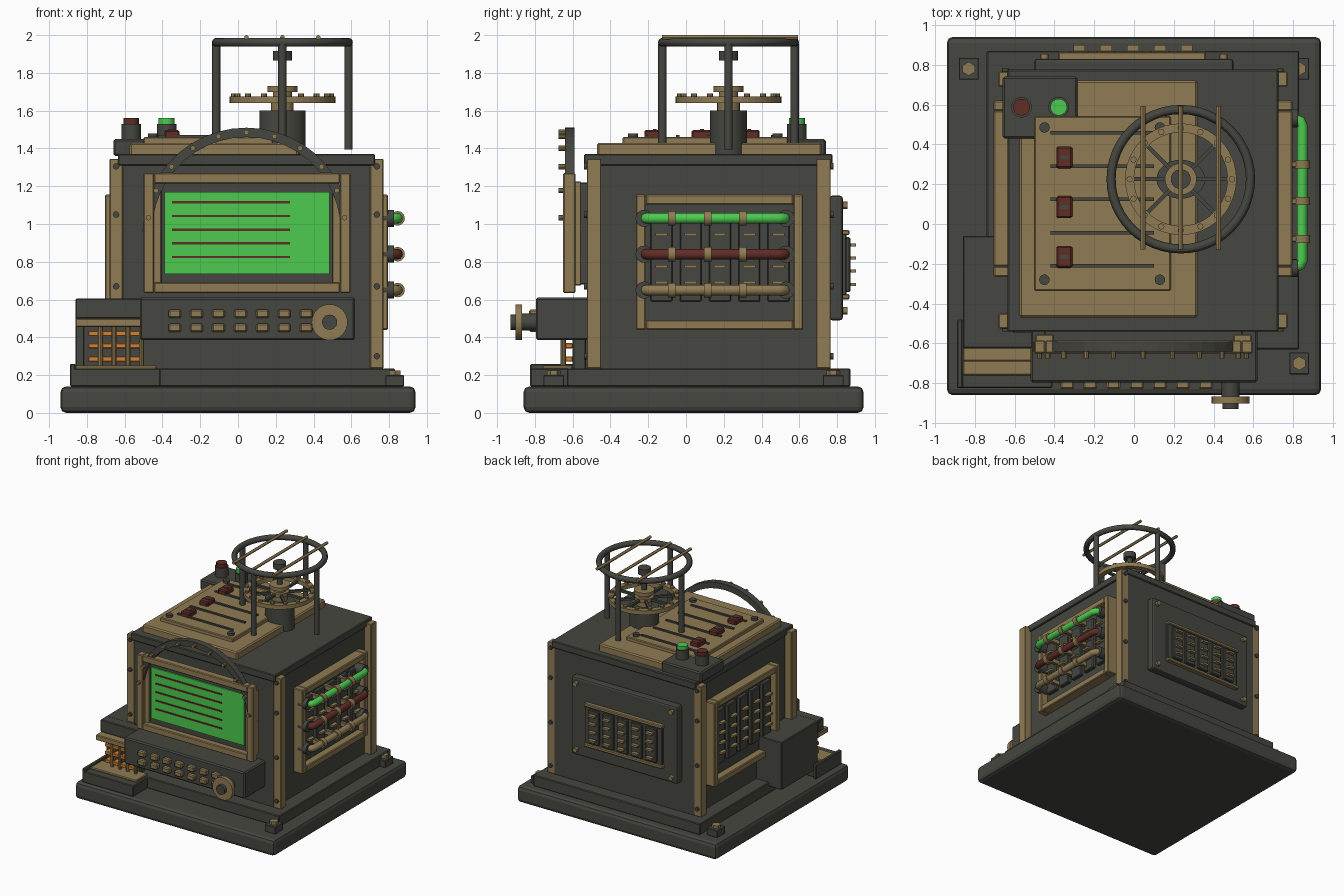
import bpy, bmesh, math
from mathutils import Vector

if "Cube" in bpy.data.objects:
    bpy.data.objects.remove(bpy.data.objects["Cube"])


def material(name, r, g, b):
    m = bpy.data.materials.new(name)
    m.use_nodes = True
    m.diffuse_color = (r, g, b, 1)
    m.node_tree.nodes["Principled BSDF"].inputs["Base Color"].default_value = (r, g, b, 1)
    return m


iron = material("dark iron", .062, .063, .052)
brass = material("aged brass", .28, .2, .09)
green = material("glowing green", .075, .6, .08)
red = material("oxide red", .12, .026, .02)
orange = material("copper orange", .66, .22, .03)

MID_X = .045                      # middle of the cabinet
DIAL = Vector((.235, .225, 0))    # middle of the dial and wheel
AXES = {"x": (0, math.pi / 2, 0), "y": (math.pi / 2, 0, 0), "z": (0, 0, 0)}


def finish(name, mat):
    ob = bpy.context.object
    ob.name = name
    ob.data.materials.append(mat)
    return ob


def box(name, mat, xs, ys, zs, bevel=0.006):
    spans = [sorted(s) for s in (xs, ys, zs)]
    bpy.ops.mesh.primitive_cube_add(size=1, location=[(a + b) / 2 for a, b in spans])
    ob = finish(name, mat)
    size = Vector([b - a for a, b in spans])
    for v in ob.data.vertices:
        v.co = v.co * size
    if bevel:
        mod = ob.modifiers.new("bevel", "BEVEL")
        mod.width, mod.segments = min(bevel, min(size) / 3), 2 if bevel > .01 else 1
    return ob


def slab(name, mat, center, size, bevel=0.004):
    spans = [(c - s / 2, c + s / 2) for c, s in zip(center, size)]
    return box(name, mat, *spans, bevel)


def rod(name, mat, center, radius, length, axis="z", sides=24):
    bpy.ops.mesh.primitive_cylinder_add(vertices=sides, radius=radius, depth=length,
                                        location=center, rotation=AXES[axis])
    ob = finish(name, mat)
    bpy.ops.object.shade_smooth_by_angle()
    return ob


def frame(name, mat, xs, ys, zs, width, flat):
    """Four rails around a rectangle; flat is the thin axis."""
    if flat == "y":
        for x in ((xs[0], xs[0] + width), (xs[1] - width, xs[1])):
            box(name, mat, x, ys, zs)
        inner = (xs[0] + width, xs[1] - width), ys
    else:
        for y in ((ys[0], ys[0] + width), (ys[1] - width, ys[1])):
            box(name, mat, xs, y, zs)
        inner = xs, (ys[0] + width, ys[1] - width)
    for z in ((zs[0], zs[0] + width), (zs[1] - width, zs[1])):
        box(name, mat, *inner, z)


def pipe(name, mat, points, radius):
    curve = bpy.data.curves.new(name, "CURVE")
    curve.dimensions, curve.bevel_depth, curve.bevel_resolution = "3D", radius, 4
    curve.use_fill_caps = True
    spline = curve.splines.new("POLY")
    spline.points.add(len(points) - 1)
    for p, co in zip(spline.points, points):
        p.co = (*co, 1)
    spline.use_smooth = True
    curve.materials.append(mat)
    ob = bpy.data.objects.new(name, curve)
    bpy.context.collection.objects.link(ob)


def band(name, mat, center, outer, inner, depth, axis="z", start=0, end=math.tau, steps=48):
    """Flat ring, or part of one, with a square section."""
    bm = bmesh.new()
    rows = []
    full = end - start > 6.28
    for i in range(steps + (not full)):
        a = start + (end - start) * i / steps
        row = []
        for r, d in ((outer, -1), (outer, 1), (inner, 1), (inner, -1)):
            u, v, w = r * math.cos(a), r * math.sin(a), d * depth / 2
            row.append(bm.verts.new((u, v, w) if axis == "z" else (u, w, v)))
        rows.append(row)
    for i in range(steps):
        p, q = rows[i], rows[(i + 1) % len(rows)]
        for k in range(4):
            bm.faces.new((p[k], p[k - 1], q[k - 1], q[k]))
    if not full:
        bm.faces.new(rows[0])
        bm.faces.new(rows[-1])
    bmesh.ops.recalc_face_normals(bm, faces=bm.faces)
    mesh = bpy.data.meshes.new(name)
    bm.to_mesh(mesh)
    bm.free()
    mesh.materials.append(mat)
    ob = bpy.data.objects.new(name, mesh)
    ob.location = center
    bpy.context.collection.objects.link(ob)


# Base, plinth and corner anchor bolts
box("base", iron, (-.94, .94), (-.86, .94), (0, .14), .03)
box("plinth", iron, (-.74, .83), (-.63, .87), (.14, .235))
for x in (-.83, .83):
    for y in (-.7, .78):
        slab("anchor_plate", iron, (x, y, .17), (.1, .11, .06))
        rod("anchor_bolt", brass, (x, y, .21), .035, .03, sides=6)

# Cabinet, lid and corner posts with rivets
box("cabinet", iron, (-.62, .71), (-.52, .765), (.23, 1.32))
box("lid", iron, (-.635, .725), (-.54, .775), (1.31, 1.37))
for side in (-1, 1):
    for y, out in ((-.487, -1), (.728, 1)):
        x = MID_X + side * .69
        slab("corner_post", brass, (x, y, .79), (.07, .075, 1.11))
        for z in (.3, .67, 1.05, 1.305):
            rod("post_rivet", iron, (x, y + out * .042, z), .017, .02, "y", 12)

# Side panels: frame, backing plate, slats with slits
for side, label in ((-1, "right"), (1, "left")):
    xs = lambda a, b: sorted((MID_X + side * a, MID_X + side * b))
    frame(label + "_panel_frame", brass, xs(.66, .75), (-.265, .62), (.44, 1.155), .052, "x")
    box(label + "_panel", iron, xs(.66, .69), (-.22, .58), (.48, 1.11))
    for i in range(5):
        y = -.13 + i * .155
        box(label + "_slat", iron, xs(.68, .72), (y - .058, y + .058), (.59, 1.05))
        for k in range(4):
            z = .69 + k * .085
            box(label + "_slit", brass, xs(.71, .75), (y - .032, y + .032), (z - .008, z + .008), 0)

# Glass tubes with elbows, flanges and clamps
for z, mat in ((1.03, green), (.84, red), (.65, brass)):
    pipe("tube", mat, [(.75, -.215, z), (.81, -.215, z), (.835, -.205, z), (.845, -.18, z),
                       (.845, .49, z), (.835, .515, z), (.81, .525, z), (.75, .525, z)], .028)
    for y in (-.222, .53):
        rod("tube_flange", iron, (.785, y, z), .045, .08, "x")
    for y in (-.075, .115, .3):
        rod("tube_clamp", brass, (.845, y, z), .038, .04, "y")
        slab("clamp_foot", brass, (.78, y, z), (.12, .03, .04))

# Back panel with vent
box("back_panel", iron, (-.5, .5), (.76, .83), (.49, 1.15), .015)
box("vent_plate", iron, (-.37, .36), (.82, .85), (.62, .95))
for z in (.615, .955):
    box("vent_rail", brass, (-.38, .36), (.82, .865), (z - .014, z + .014))
for i in range(5):
    x = -.275 + i * .135
    box("vent_slat", iron, (x - .05, x + .05), (.84, .87), (.64, .93))
    for k in range(4):
        z = .68 + k * .07
        box("vent_slit", brass, (x - .03, x + .03), (.86, .9), (z - .008, z + .008), 0)
for x in (-.45, .45):
    for z in (.54, 1.1):
        rod("panel_bolt", brass, (x, .84, z), .02, .03, "y", 12)

# Screen with frame, bezel and text bars
box("screen_housing", iron, (-.45, .545), (-.6, -.5), (.68, 1.22))
frame("screen_frame", brass, (-.5, .595), (-.65, -.585), (.635, 1.27), .055, "y")
box("screen", green, (-.39, .485), (-.61, -.59), (.735, 1.17), 0)
for i in range(5):
    slab("screen_line", red, (-.038, -.611, .825 + i * .0725), (.625, .009, .012), 0)
for x in (-.45, .545):
    slab("frame_bracket", brass, (x, -.585, .95), (.09, .06, .55))

# Riveted arch over the screen
arch = (MID_X, -.615, .96)
band("arch", iron, arch, .55, .5, .052, "y", 0, math.pi, 22)
for i in range(11):
    a = math.radians(8 + 16.4 * i)
    rod("arch_rivet", brass, (MID_X + .525 * math.cos(a), -.65, .96 + .525 * math.sin(a)),
        .014, .05, "y", 10)

# Console with keys and tuning knob
box("console", iron, (-.52, .62), (-.795, -.51), (.385, .61), .01)
for i in range(7):
    for z in (.45, .525):
        slab("key", brass, (-.335 + i * .116, -.805, z), (.068, .05, .045), .008)
rod("knob_shaft", iron, (.485, -.83, .48), .045, .08, "y")
rod("knob", brass, (.485, -.885, .48), .095, .035, "y", 32)
rod("knob_cap", iron, (.485, -.91, .48), .04, .04, "y")

# Battery bay: side box, hood, cells and tray
box("battery_box", iron, (-.86, -.6), (-.55, -.06), (.2, .605))
box("battery_hood", iron, (-.86, -.51), (-.625, -.54), (.5, .605))
box("battery_ledge", brass, (-.86, -.51), (-.69, -.54), (.455, .5))
box("battery_core", iron, (-.82, -.5), (-.6, -.53), (.23, .46))
for i in range(4):
    x = -.765 + i * .073
    rod("cell_post", brass, (x + .036, -.65, .35), .014, .22, sides=10)
    for z in (.285, .355, .42):
        slab("cell", orange, (x, -.63, z), (.055, .06, .028), .004)
box("tray", iron, (-.89, -.41), (-.825, -.5), (.14, .235))
box("tray_lip", brass, (-.86, -.43), (-.76, -.6), (.23, .25))
box("tray_rim", iron, (-.89, -.86), (-.825, -.48), (.14, .26))

# Top plates with slider bars and switches
box("top_plate", brass, (-.575, .32), (-.47, .72), (1.36, 1.43), .01)
box("slider_plate", brass, (-.5, .185), (-.335, .54), (1.42, 1.46))
for x in (-.45, .13):
    for y in (-.28, .485):
        rod("slider_bolt", iron, (x, y, 1.465), .026, .03)
for i in range(5):
    slab("slider_bar", iron, (-.16, -.21 + i * .167, 1.463), (.52, .018, .016), 0)
for y in (-.165, .085, .335):
    slab("switch", red, (-.35, y, 1.475), (.08, .11, .045), .008)
    slab("switch_notch", iron, (-.35, y, 1.498), (.04, .02, .008), 0)

# Button block
box("button_block", iron, (-.66, -.285), (.43, .74), (1.36, 1.45), .01)
for x, mat in ((-.565, red), (-.378, green)):
    rod("button_collar", iron, (x, .587, 1.485), .052, .09)
    rod("button", mat, (x, .587, 1.54), .042, .04)

# Dial: pedestal, spindle, spoked ring with pegs
pedestal = rod("pedestal", iron, DIAL + Vector((0, 0, 1.48)), .122, .24, sides=32)
pedestal.scale.y = .8
for z, r, h, mat in ((1.62, .06, .05, brass), (1.66, .075, .03, brass), (1.69, .05, .03, brass),
                     (1.715, .08, .03, brass), (1.75, .022, .3, iron), (1.89, .05, .05, iron)):
    rod("spindle", mat, DIAL + Vector((0, 0, z)), r, h)
band("dial_ring", brass, DIAL + Vector((0, 0, 1.657)), .28, .235, .035)
for i in range(16):
    a = math.tau * i / 16
    ray = Vector((math.cos(a), math.sin(a), 0))
    rod("dial_peg", brass, DIAL + ray * .257 + Vector((0, 0, 1.68)), .016, .02, sides=8)
    if i % 2 == 0:
        spoke = slab("dial_spoke", iron, DIAL + ray * .155 + Vector((0, 0, 1.657)),
                     (.2, .02, .02), 0)
        spoke.rotation_euler.z = a

# Hand wheel on four posts with cross rods
for dx, dy in ((1, 0), (-1, 0), (0, 1), (0, -1)):
    rod("wheel_post", iron, DIAL + Vector((dx * .35, dy * .35, 1.675)), .022, .56, sides=16)
bpy.ops.mesh.primitive_torus_add(major_radius=.35, minor_radius=.023, major_segments=48,
                                 minor_segments=12, location=DIAL + Vector((0, 0, 1.962)))
finish("wheel_rim", iron)
bpy.ops.object.shade_smooth_by_angle()
for dx in (-.19, 0, .19):
    rod("wheel_rod", brass, DIAL + Vector((dx, .007, 1.988)), .012, .72, "y", 12)
